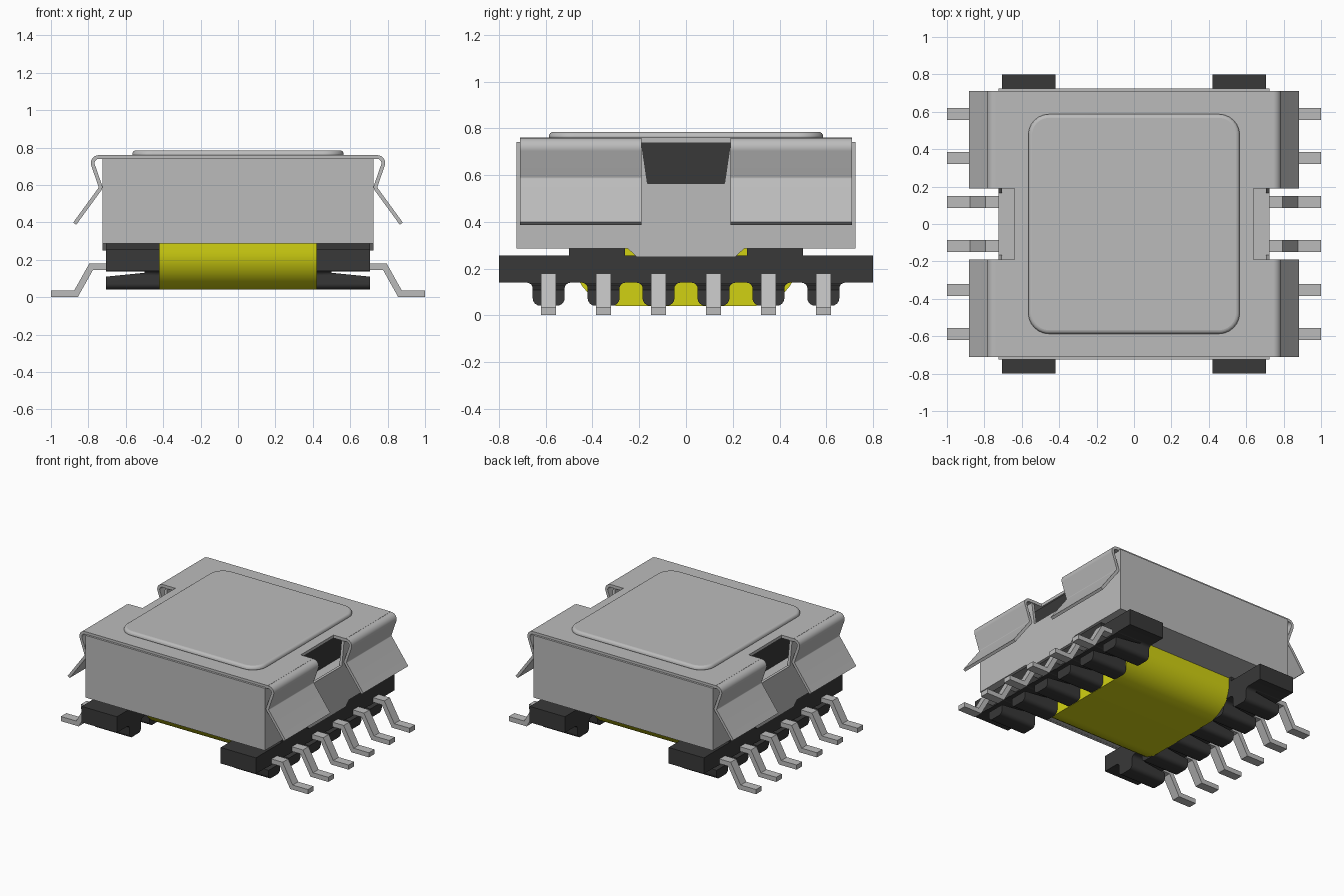
import bpy, bmesh, math
from mathutils import Vector

cube = bpy.data.objects.get("Cube")
if cube:
    bpy.data.objects.remove(cube)


def material(name, rgb):
    m = bpy.data.materials.new(name)
    m.use_nodes = True
    m.diffuse_color = (*rgb, 1)
    m.node_tree.nodes["Principled BSDF"].inputs["Base Color"].default_value = (*rgb, 1)
    return m


METAL = material("silver metal", (0.5, 0.5, 0.5))
BLACK = material("black plastic", (0.04, 0.04, 0.04))
YELLOW = material("yellow tape", (0.64, 0.64, 0.006))


def prism(name, pts, axis, lo, hi, mat, smooth=False):
    """Extrude a 2D outline along x, y or z."""
    place = {"x": lambda p, d: (d, p[0], p[1]),
             "y": lambda p, d: (p[0], d, p[1]),
             "z": lambda p, d: (p[0], p[1], d)}[axis]
    bm = bmesh.new()
    base = bm.faces.new([bm.verts.new(place(p, lo)) for p in pts])
    out = bmesh.ops.extrude_face_region(bm, geom=[base])
    move = Vector(place((0, 0), hi - lo))
    bmesh.ops.translate(bm, vec=move, verts=[v for v in out["geom"] if isinstance(v, bmesh.types.BMVert)])
    bmesh.ops.recalc_face_normals(bm, faces=bm.faces)
    mesh = bpy.data.meshes.new(name)
    bm.to_mesh(mesh)
    bm.free()
    mesh.materials.append(mat)
    ob = bpy.data.objects.new(name, mesh)
    bpy.context.collection.objects.link(ob)
    if smooth:
        bpy.ops.object.select_all(action="DESELECT")
        ob.select_set(True)
        bpy.context.view_layer.objects.active = ob
        bpy.ops.object.shade_smooth_by_angle(angle=math.radians(35))
    return ob


def box(name, x, y, z, mat):
    return prism(name, [(x[0], y[0]), (x[1], y[0]), (x[1], y[1]), (x[0], y[1])], "z", *z, mat)


def rounded(pts, radii, steps=6):
    """Round the corners of an outline or path with tangent arcs."""
    out = []
    for i, (p, r) in enumerate(zip(pts, radii)):
        p = Vector(p)
        if r == 0:
            out.append(p)
            continue
        a = (Vector(pts[i - 1]) - p).normalized()
        b = (Vector(pts[(i + 1) % len(pts)]) - p).normalized()
        half = a.angle(b) / 2
        centre = p + (a + b).normalized() * r / math.sin(half)
        start, end = p + a * r / math.tan(half) - centre, p + b * r / math.tan(half) - centre
        for k in range(steps + 1):
            t = k / steps
            out.append(centre + (start * (1 - t) + end * t).normalized() * r)
    return out


def ribbon(path, thick):
    """Turn a centre line into a strip outline of constant thickness."""
    left, right = [], []
    for i, p in enumerate(path):
        d1 = (p - path[i - 1]).normalized() if i else (path[1] - p).normalized()
        d2 = (path[i + 1] - p).normalized() if i < len(path) - 1 else d1
        n = Vector((-d1.y - d2.y, d1.x + d2.x)).normalized()
        n *= thick / 2 / n.dot(Vector((-d1.y, d1.x)))
        left.append(p + n)
        right.append(p - n)
    return left + right[::-1]


def flip(pts, s):
    return [(s * p[0], p[1]) for p in pts]


# Cover top with a notch on each side
quarter = [(0.64, 0.19), (0.74, 0.19), (0.74, 0.71)]
outline = [(sx * x, sy * y) for sx, sy, q in
           ((1, 1, quarter), (-1, 1, quarter[::-1]), (-1, -1, quarter), (1, -1, quarter[::-1]))
           for x, y in q]
prism("cover_top", outline, "z", 0.738, 0.76, METAL)

# Raised panel on the cover
panel = rounded([(-0.565, -0.587), (0.565, -0.587), (0.565, 0.587), (-0.565, 0.587)], [0.11] * 4, 8)
raised = prism("raised_panel", panel, "z", 0.745, 0.785, METAL, True)
bev = raised.modifiers.new("edge", "BEVEL")
bev.width, bev.segments, bev.limit_method = 0.02, 4, "ANGLE"
bev.angle_limit = math.radians(60)

# Front and back cover walls
for s, name in ((-1, "front_wall"), (1, "back_wall")):
    box(name, (-0.725, 0.725), sorted((s * 0.705, s * 0.725)), (0.287, 0.742), METAL)

# Side walls with a window above and a tab below, and the spring clips
wall = [(-0.71, 0.287), (-0.25, 0.287), (-0.21, 0.25), (0.21, 0.25), (0.25, 0.287), (0.71, 0.287),
        (0.71, 0.735), (0.19, 0.735), (0.165, 0.565), (-0.165, 0.565), (-0.19, 0.735), (-0.71, 0.735)]
clip_path = rounded([(0.73, 0.749), (0.79, 0.749), (0.733, 0.585), (0.873, 0.393)],
                    [0, 0.032, 0.02, 0])
clip = ribbon(clip_path, 0.02)
for s, side in ((1, "left"), (-1, "right")):
    prism(side + "_wall", wall, "x", *sorted((s * 0.705, s * 0.725)), METAL)
    for lo, hi, end in ((-0.71, -0.19, "front"), (0.19, 0.71, "back")):
        prism(f"{side}_{end}_clip", flip(clip, s), "y", lo, hi, METAL, True)

# Core under the cover, with a dark upper body seen through the windows
box("core", (-0.705, 0.705), (-0.705, 0.705), (0.288, 0.56), METAL)
box("inner_body", (-0.63, 0.63), (-0.7, 0.7), (0.56, 0.737), BLACK)

# Tape wrapped winding
prism("winding", rounded([(-0.48, 0.29), (-0.48, 0.04), (0.48, 0.04), (0.48, 0.29)],
                         [0, 0.2, 0.2, 0], 12), "x", -0.425, 0.425, YELLOW, True)

# Bobbin rails with rounded feet, one under each pin
pin_rows = [0.235 * (i - 2.5) for i in range(6)]
comb, radii = [(-0.8, 0.257), (-0.8, 0.14)], [0, 0]
for y in pin_rows:
    comb += [(y - 0.068, 0.14), (y - 0.068, 0.042), (y + 0.068, 0.042), (y + 0.068, 0.14)]
    radii += [0.025, 0.03, 0.03, 0.025]
comb += [(0.8, 0.14), (0.8, 0.257)]
radii += [0, 0]
comb = rounded(comb, radii, 4)
slot = [(0.5, 0.13), (0.75, 0.105), (0.75, 0.137), (0.5, 0.137)]
pin = ribbon([Vector(p) for p in ((0.62, 0.163), (0.785, 0.163), (0.866, 0.018), (1.0, 0.018))], 0.034)
for s, side in ((1, "left"), (-1, "right")):
    rail = prism(side + "_rail", comb, "x", *sorted((s * 0.42, s * 0.705)), BLACK, True)
    cutter = prism(side + "_slot_cutter", flip(slot, s), "y", -0.9, 0.9, BLACK)
    cutter.hide_render = True
    cutter.hide_set(True)
    cut = rail.modifiers.new("slot", "BOOLEAN")
    cut.object, cut.operation, cut.solver = cutter, "DIFFERENCE", "EXACT"
    # Spacer pads between rail and core
    for e, end in ((-1, "front"), (1, "back")):
        box(f"{side}_{end}_pad", sorted((s * 0.42, s * 0.705)), sorted((e * 0.26, e * 0.5)),
            (0.25, 0.29), BLACK)
    # Bent pins
    for i, y in enumerate(pin_rows):
        prism(f"{side}_pin_{i + 1}", flip(pin, s), "y", y - 0.032, y + 0.032, METAL)
